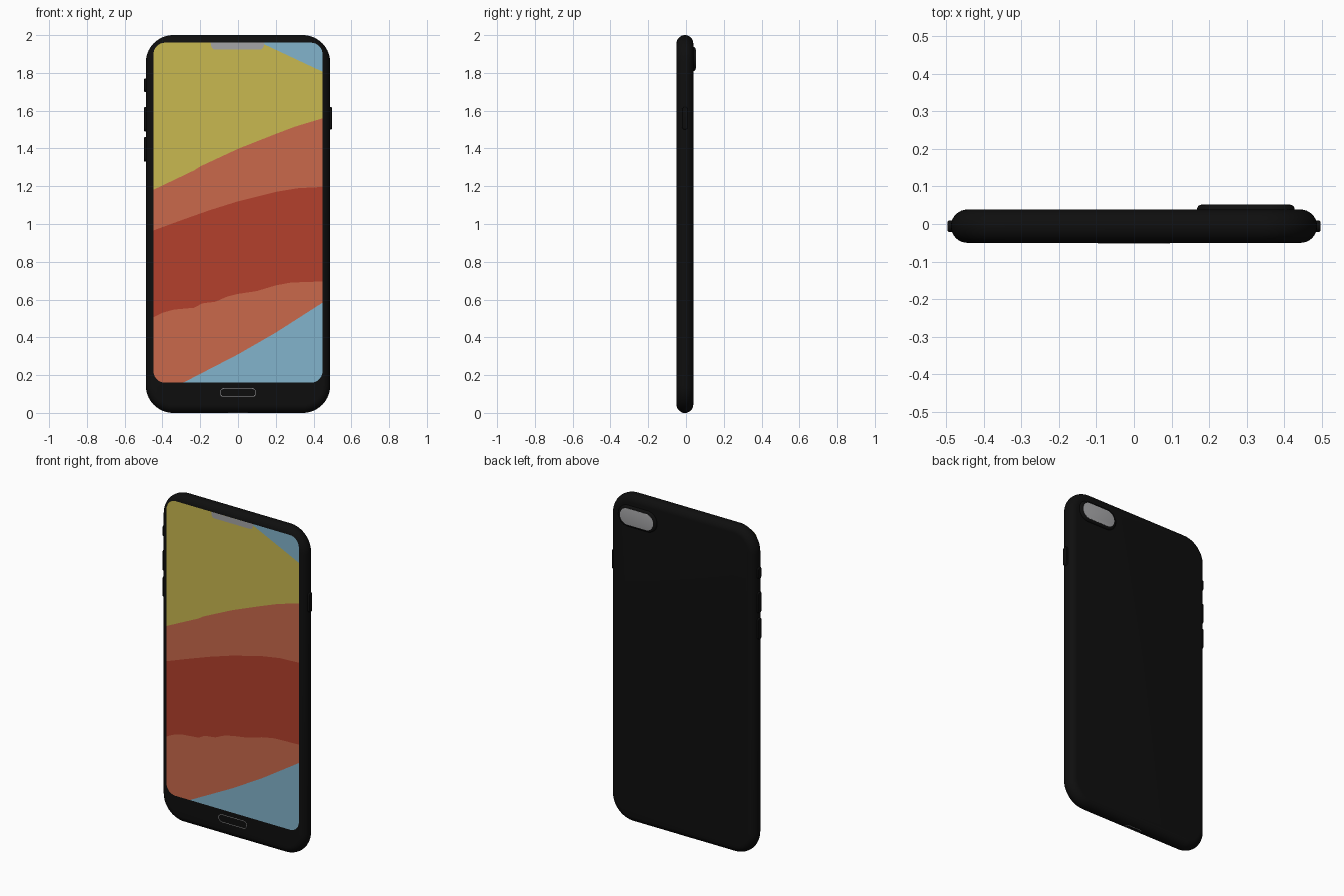
import bpy, bmesh, math

if "Cube" in bpy.data.objects:
    bpy.data.objects.remove(bpy.data.objects["Cube"])


def srgb(*c):
    return tuple((v / 255 / 12.92) if v < 11 else ((v / 255 + 0.055) / 1.055) ** 2.4 for v in c) + (1,)


def material(name, *c):
    m = bpy.data.materials.new(name)
    m.diffuse_color = srgb(*c)
    m.use_nodes = True
    m.node_tree.nodes["Principled BSDF"].inputs["Base Color"].default_value = m.diffuse_color
    return m


BLACK = material("black", 14, 14, 14)
GREY = material("grey", 165, 165, 167)
YELLOW = material("yellow", 201, 184, 80)
ORANGE = material("orange", 202, 105, 75)
RED = material("red", 180, 64, 44)
BLUE = material("blue", 130, 180, 204)


def finish(name, bm, mats, smooth=True):
    if smooth:
        bmesh.ops.recalc_face_normals(bm, faces=bm.faces)
    me = bpy.data.meshes.new(name)
    bm.to_mesh(me)
    bm.free()
    for m in mats:
        me.materials.append(m)
    ob = bpy.data.objects.new(name, me)
    bpy.context.collection.objects.link(ob)
    if smooth:
        bpy.ops.object.select_all(action='DESELECT')
        ob.select_set(True)
        bpy.context.view_layer.objects.active = ob
        bpy.ops.object.shade_smooth_by_angle(angle=math.radians(35))
    return ob


def rounded(cu, cv, hu, hv, r, d, seg=12):
    """Rounded rectangle loop in u,v at depth d."""
    pts = []
    for k, (su, sv) in enumerate([(1, 1), (-1, 1), (-1, -1), (1, -1)]):
        for i in range(seg + 1):
            a = math.pi / 2 * (k + i / seg)
            pts.append((cu + su * (hu - r) + r * math.cos(a), cv + sv * (hv - r) + r * math.sin(a), d))
    return pts


def loft(name, rings, mat, place, closed=False):
    """Skin a list of loops; cap the ends, or join last to first."""
    bm = bmesh.new()
    loops = [[bm.verts.new(place(*p)) for p in ring] for ring in rings]
    pairs = list(zip(loops, loops[1:]))
    if closed:
        pairs.append((loops[-1], loops[0]))
    for a, b in pairs:
        n = len(a)
        for i in range(n):
            j = (i + 1) % n
            bm.faces.new((a[i], a[j], b[j], b[i]))
    if not closed:
        bm.faces.new(loops[0])
        bm.faces.new(loops[-1])
    return finish(name, bm, [mat])


def facing(u, v, d):      # outline in x,z and depth along y
    return (u, d, v)


def pill(name, cu, cv, hu, hv, d0, d1, bevel, mat, place=facing):
    """Block with rounded outline and softened outer edge at d1."""
    r = min(hu, hv) * 0.98
    s = 1 if d1 > d0 else -1
    rings = [rounded(cu, cv, hu, hv, r, d0)]
    for i in range(5):
        t = math.pi / 2 * i / 4
        c = bevel * (1 - math.cos(t))
        rings.append(rounded(cu, cv, hu - c, hv - c, r - c, d1 - s * bevel * (1 - math.sin(t))))
    return loft(name, rings, mat, place)


def outline(name, cu, cv, hu, hv, w, d0, d1, mat, place=facing):
    """Thin pill-shaped ring."""
    r = min(hu, hv) * 0.98
    inner, outer = (hu - w, hv - w, r - w), (hu, hv, r)
    return loft(name, [rounded(cu, cv, *s, d) for s, d in
                       ((outer, d0), (outer, d1), (inner, d1), (inner, d0))], mat, place, closed=True)


# body: rounded slab with a half-round edge all the way round
R = 0.0445
rings = []
for i in range(17):
    t = math.pi * (i / 16 - 0.5)
    c = R * (1 - math.cos(t))
    rings.append(rounded(0, 1, 0.488 - c, 1 - c, 0.145 - c, -0.0058 + R * math.sin(t), 16))
loft("body", rings, BLACK, facing)

# screen: strips between colour boundary curves, clipped to a rounded outline
L, T, B, CR = 0.447, 1.96, 0.16, 0.06
CURVES = [
    [(-0.45, 0.08), (-0.29, 0.16), (0, 0.31), (0.2, 0.425), (0.45, 0.585)],
    [(-0.45, 0.505), (-0.4, 0.53), (-0.34, 0.547), (-0.23, 0.557), (-0.19, 0.58), (-0.12, 0.588),
     (-0.06, 0.615), (0, 0.63), (0.1, 0.645), (0.2, 0.675), (0.28, 0.69), (0.45, 0.696)],
    [(-0.45, 0.965), (-0.3, 1.02), (-0.15, 1.073), (0, 1.12), (0.2, 1.17), (0.32, 1.19), (0.45, 1.196)],
    [(-0.45, 1.18), (-0.23, 1.285), (-0.2, 1.305), (0, 1.398), (0.2, 1.477), (0.3, 1.515), (0.45, 1.56)],
    [(-0.45, 2.2), (0.12, 1.96), (0.45, 1.805)],
]
BANDS = [BLUE, ORANGE, RED, ORANGE, YELLOW, BLUE]
SLOT = [YELLOW, ORANGE, RED, BLUE]


def sample(curve, x):
    for (x0, z0), (x1, z1) in zip(curve, curve[1:]):
        if x <= x1:
            return z0 + (z1 - z0) * (x - x0) / (x1 - x0)
    return curve[-1][1]


def column(x):
    e = max(0, abs(x) - (L - CR))
    cut = CR - math.sqrt(max(0, CR * CR - e * e))
    lo, hi = B + cut, T - cut
    return [lo] + [min(max(sample(c, x), lo), hi) for c in CURVES] + [hi]


corner = [L - CR + CR * math.sin(math.pi / 2 * i / 10) for i in range(11)]
inner = [-(L - CR) + 2 * (L - CR) * i / 60 for i in range(1, 60)]
xs = [-x for x in reversed(corner)] + inner + corner
bm = bmesh.new()
Y = -0.0515
for x0, x1 in zip(xs, xs[1:]):
    a, b = column(x0), column(x1)
    for k, mat in enumerate(BANDS):
        quad = [(x0, a[k]), (x1, b[k]), (x1, b[k + 1]), (x0, a[k + 1])]
        pts = [p for i, p in enumerate(quad)
               if abs(p[0] - quad[i - 1][0]) + abs(p[1] - quad[i - 1][1]) > 1e-6]
        if len(pts) > 2:
            f = bm.faces.new([bm.verts.new((x, Y, z)) for x, z in pts])
            f.material_index = SLOT.index(mat)
bmesh.ops.remove_doubles(bm, verts=bm.verts, dist=1e-6)
finish("screen", bm, SLOT, smooth=False)

# notch plate at the top of the screen
bm = bmesh.new()
bm.faces.new([bm.verts.new((x, -0.0522, z)) for x, z in
              [(-0.145, 1.96), (-0.14, 1.935), (-0.13, 1.925), (0.125, 1.925), (0.135, 1.935), (0.14, 1.96)]])
finish("notch", bm, [GREY], smooth=False)

# home button outline below the screen
outline("home_button_ring", 0, 0.107, 0.096, 0.024, 0.003, -0.045, -0.0515, GREY)

# camera bump and its lens plate on the back
pill("camera_bump", 0.298, 1.873, 0.13, 0.064, 0.03, 0.0515, 0.012, BLACK)
pill("camera_plate", 0.298, 1.873, 0.112, 0.05, 0.048, 0.0523, 0.0005, GREY)

# side buttons
for name, side, z0, z1 in [("power_button", 1, 1.5, 1.62), ("mute_switch", -1, 1.70, 1.77),
                           ("volume_up", -1, 1.49, 1.62), ("volume_down", -1, 1.33, 1.46)]:
    pill(name, -0.006, (z0 + z1) / 2, 0.015, (z1 - z0) / 2, side * 0.475, side * 0.497, 0.004, BLACK,
         lambda u, v, d: (d, u, v))

# charging port outline on the bottom edge
outline("charging_port_ring", 0, -0.006, 0.055, 0.012, 0.003, 0.006, -0.0003, GREY,
        lambda u, v, d: (u, v, d))
